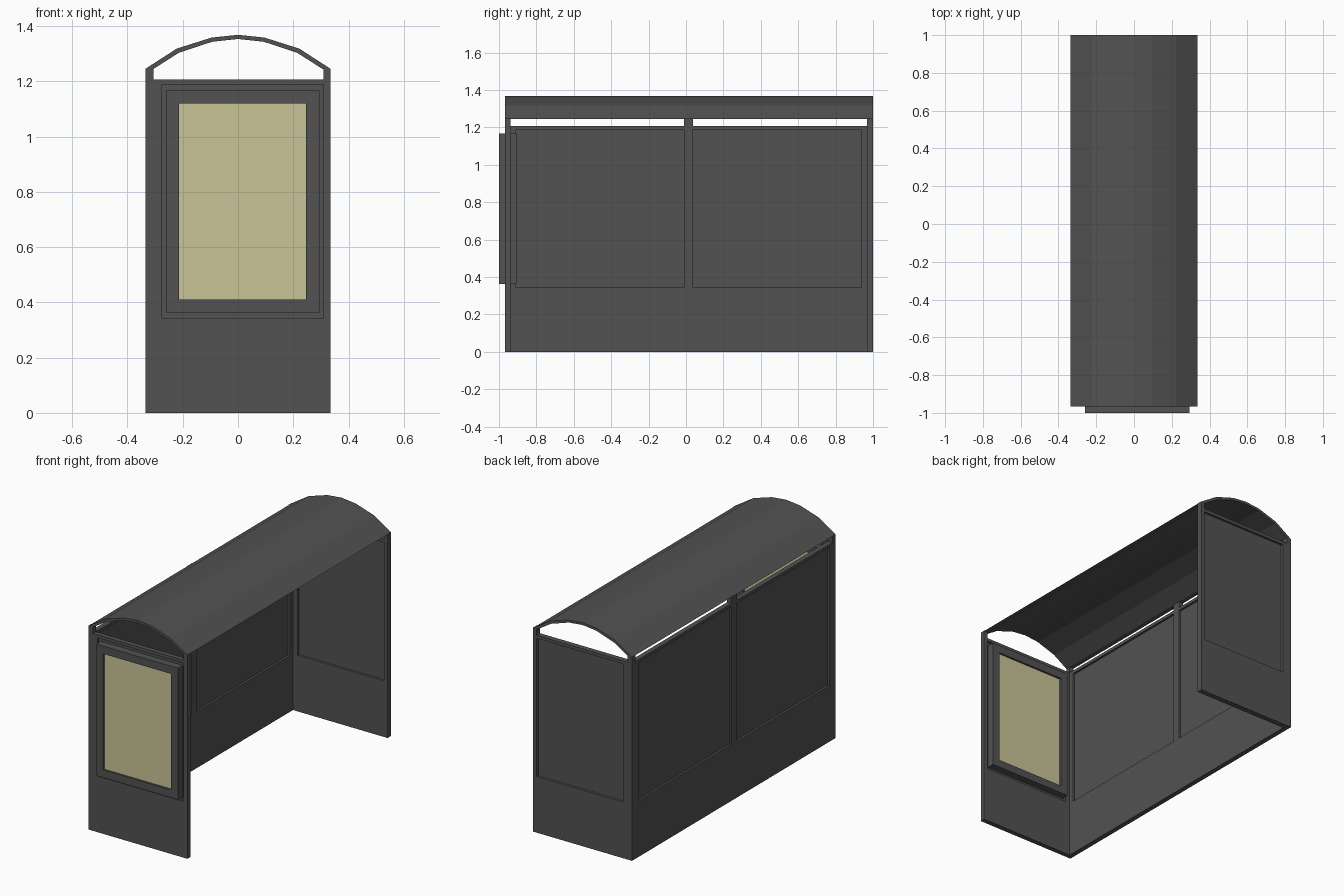
import bpy, bmesh

if "Cube" in bpy.data.objects:
    bpy.data.objects.remove(bpy.data.objects["Cube"])


def material(name, rgb):
    m = bpy.data.materials.new(name)
    m.diffuse_color = (*rgb, 1)
    m.use_nodes = True
    m.node_tree.nodes["Principled BSDF"].inputs["Base Color"].default_value = m.diffuse_color
    return m


METAL = material("dark_grey", (0.085, 0.085, 0.085))
PAPER = material("pale_yellow", (0.59, 0.56, 0.31))


def finish(name, bm, mat=METAL):
    bmesh.ops.recalc_face_normals(bm, faces=bm.faces)
    me = bpy.data.meshes.new(name)
    bm.to_mesh(me)
    bm.free()
    me.materials.append(mat)
    ob = bpy.data.objects.new(name, me)
    bpy.context.collection.objects.link(ob)
    return ob


def box(name, x0, x1, y0, y1, z0, z1, mat=METAL):
    bm = bmesh.new()
    bmesh.ops.create_cube(bm, size=1)
    for v in bm.verts:
        v.co.x = x1 if v.co.x > 0 else x0
        v.co.y = y1 if v.co.y > 0 else y0
        v.co.z = z1 if v.co.z > 0 else z0
    return finish(name, bm, mat)


def frame(name, axis, d0, d1, outer, inner):
    """Rectangular ring, d0..d1 thick along axis; rects are (u0, u1, z0, z1)."""
    bm = bmesh.new()

    def loop(r, d):
        pts = [(r[0], r[2]), (r[1], r[2]), (r[1], r[3]), (r[0], r[3])]
        return [bm.verts.new((u, d, z) if axis == "y" else (d, u, z)) for u, z in pts]

    loops = [loop(outer, d0), loop(outer, d1), loop(inner, d1), loop(inner, d0)]
    for a, b in zip(loops, loops[1:] + loops[:1]):
        for i in range(4):
            j = (i + 1) % 4
            bm.faces.new((a[i], a[j], b[j], b[i]))
    return finish(name, bm)


W = 0.335                 # half width
TOP, EAVE = 1.207, 1.247  # wall top and roof edge
XI = -0.305               # inner face of back wall
P0, P1 = 0.343, 1.188     # panel heights
end_hole = (-0.275, 0.31, P0, P1)
end_rect = (-W, W, 0, TOP)
ad_rect = (-0.26, 0.295, 0.363, 1.167)
ad_hole = (-0.213, 0.246, 0.41, 1.12)

# End walls
frame("front_end_wall", "y", -0.967, -0.937, end_rect, end_hole)
frame("rear_end_wall", "y", 0.967, 1.0, end_rect, end_hole)
frame("front_end_pane", "y", -0.954, -0.95, end_hole, ad_rect)
box("rear_end_pane", *end_hole[:2], 0.981, 0.985, P0, P1)

# Long back wall made of two panelled bays
for n, (a, b, p, q) in enumerate([(-0.937, 0.012, -0.908, -0.012),
                                  (0.012, 0.967, 0.037, 0.938)]):
    frame(f"back_wall_bay_{n + 1}", "x", -W, XI, (a, b, 0, TOP), (p, q, P0, P1))
    box(f"back_pane_{n + 1}", -0.322, -0.318, p, q, P0, P1)

# Short posts carrying the roof
for side, x0, x1 in (("back", -W, XI), ("open", 0.31, W)):
    box(f"{side}_front_post", x0, x1, -0.967, -0.937, TOP, EAVE)
    box(f"{side}_rear_post", x0, x1, 0.967, 1.0, TOP, EAVE)
box("back_middle_post", -W, XI, -0.012, 0.037, TOP, EAVE)

# Advert case with a poster on both faces
frame("advert_case", "y", -1.0, -0.905, ad_rect, ad_hole)
box("advert_poster", *ad_hole[:2], -0.988, -0.917, *ad_hole[2:], mat=PAPER)

# Faceted arched roof, extruded along y
half = [(W, 1.245), (0.222, 1.318), (0.096, 1.358), (0, 1.368)]
inner = [(0.305, 1.245), (0.214, 1.303), (0.093, 1.343), (0, 1.353)]
arc = half + [(-x, z) for x, z in half[-2::-1]]
under = inner + [(-x, z) for x, z in inner[-2::-1]]
bm = bmesh.new()
rings = []
for y in (-0.967, 1.0):
    rings.append([[bm.verts.new((x, y, z)) for x, z in pts] for pts in (arc, under)])
(fo, fi), (ro, ri) = rings
for i in range(len(arc) - 1):
    for a, b in ((fo, ro), (fi, ri), (fo, fi), (ro, ri)):
        bm.faces.new((a[i], a[i + 1], b[i + 1], b[i]))
for i in (0, -1):
    bm.faces.new((fo[i], ro[i], ri[i], fi[i]))
finish("arched_roof", bm)
